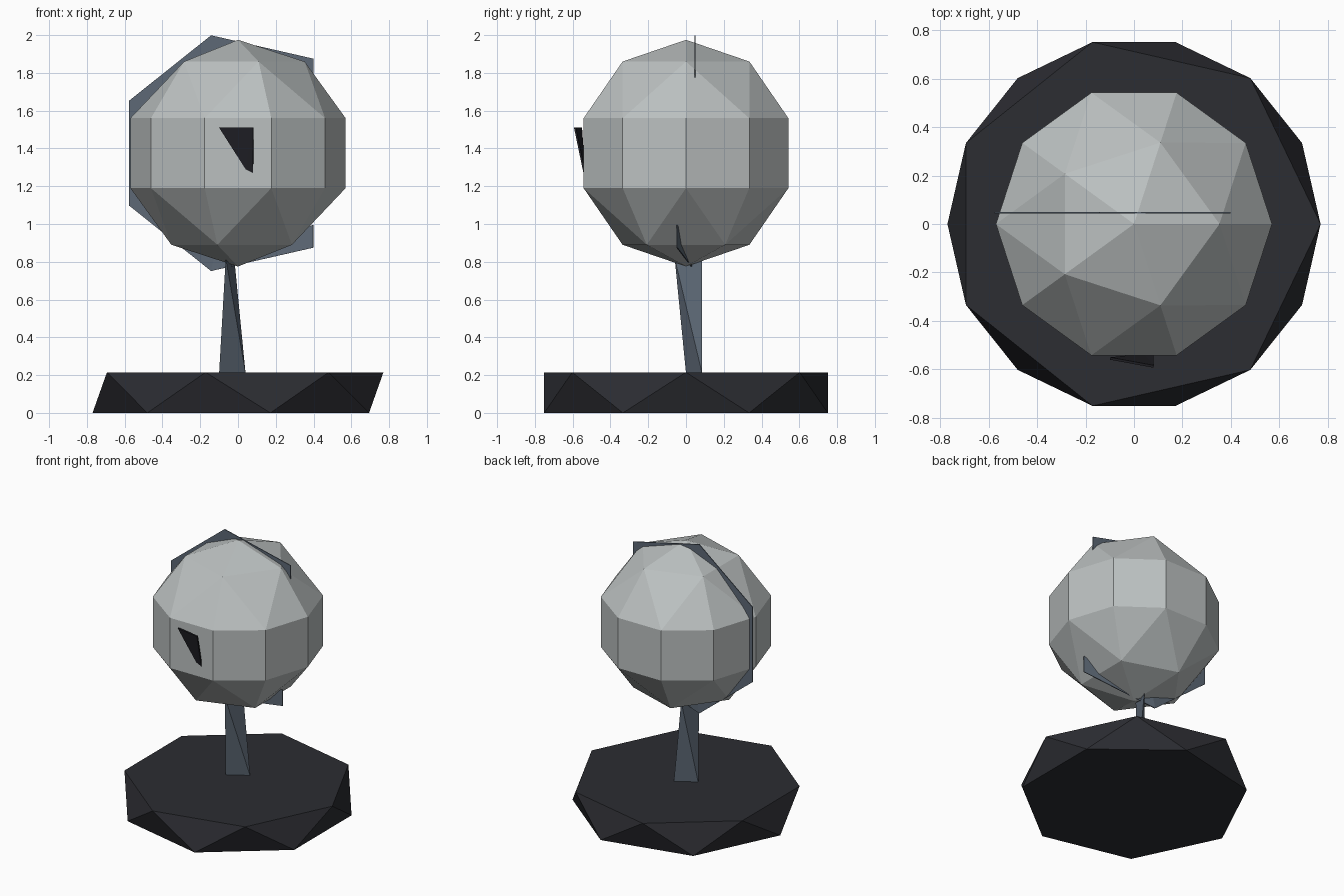
import bpy
from math import cos, sin, radians

if "Cube" in bpy.data.objects:
    bpy.data.objects.remove(bpy.data.objects["Cube"])


def material(name, rgb):
    m = bpy.data.materials.new(name)
    m.diffuse_color = (*rgb, 1)
    m.use_nodes = True
    m.node_tree.nodes["Principled BSDF"].inputs["Base Color"].default_value = m.diffuse_color
    return m


slate = material("slate", (0.11, 0.14, 0.18))
dark = material("dark", (0.025, 0.026, 0.032))
pale = material("pale_grey", (0.50, 0.53, 0.53))
black = material("black", (0.015, 0.015, 0.02))


def build(name, verts, faces, mat):
    me = bpy.data.meshes.new(name)
    me.from_pydata(verts, [], faces)
    me.materials.append(mat)
    ob = bpy.data.objects.new(name, me)
    bpy.context.collection.objects.link(ob)
    return ob


def ring(n, r, z, start=0.0):
    return [(r * cos(radians(start + 360 * i / n)),
             r * sin(radians(start + 360 * i / n)), z) for i in range(n)]


# base: seven-sided antiprism
verts = ring(7, 0.77, 0.215) + ring(7, 0.77, 0, 180 / 7)
faces = [tuple(range(7)), tuple(range(13, 6, -1))]
for i in range(7):
    j = (i + 1) % 7
    faces += [(i, 7 + i, j), (j, 7 + i, 7 + j)]
build("base", verts, faces, dark)

# globe: ten-sided belt, five-sided rings and poles, lower half turned 36 degrees
verts = (ring(10, 0.57, 1.19) + ring(10, 0.57, 1.56)
         + ring(5, 0.353, 1.86) + ring(5, 0.353, 0.89, 36)
         + [(0, 0, 1.975), (0, 0, 0.775)])
faces = [(i, (i + 1) % 10, 10 + (i + 1) % 10, 10 + i) for i in range(10)]
for i in range(5):
    j = (i + 1) % 5
    a, b, c, d = [10 + (2 * i + k) % 10 for k in (-1, 0, 1, 2)]
    faces += [(a, b, 20 + i), (b, c, 20 + i), (c, 20 + j, 20 + i), (20 + i, 20 + j, 30)]
    a, b, c = [(2 * i + k) % 10 for k in (0, 1, 2)]
    faces += [(b, a, 25 + i), (c, b, 25 + i),
              (25 + j, c, 25 + i), (25 + j, 25 + i, 31)]
build("globe", verts, faces, pale)

# meridian arm: thin open band around the globe, lower end bent forward
verts = []
for k in range(1, 7):
    a = radians(360 * k / 7)
    y = -0.045 if k == 6 else 0.05
    x, z = 0.64 * cos(a), 0.64 * sin(a)
    inner = (x, y, 1.375 + z * 0.76) if k in (1, 6) else (x * 0.83, y, 1.375 + z * 0.83)
    verts += [(x, y, 1.375 + z), inner]
faces = [(2 * i, 2 * i + 1, 2 * i + 3, 2 * i + 2) for i in range(5)]
arm = build("meridian_arm", verts, faces, slate)
arm.modifiers.new("thickness", 'SOLIDIFY').thickness = 0.006

# stem: twisted wedge with one edge on the base and one under the globe
build("stem", [(-0.10, 0.0, 0.21), (0.04, 0.085, 0.21),
               (-0.065, -0.06, 0.82), (-0.02, 0.085, 0.82)],
      [(0, 1, 2), (1, 3, 2), (0, 2, 3), (0, 3, 1)], slate)

# land patch: dark chip standing out of the front
patch = build("land_patch", [(-0.10, -0.56, 1.51), (0.04, -0.545, 1.29),
                             (0.08, -0.543, 1.27), (0.08, -0.593, 1.51)],
              [(0, 1, 3), (1, 2, 3)], black)
patch.modifiers.new("thickness", 'SOLIDIFY').thickness = 0.01
